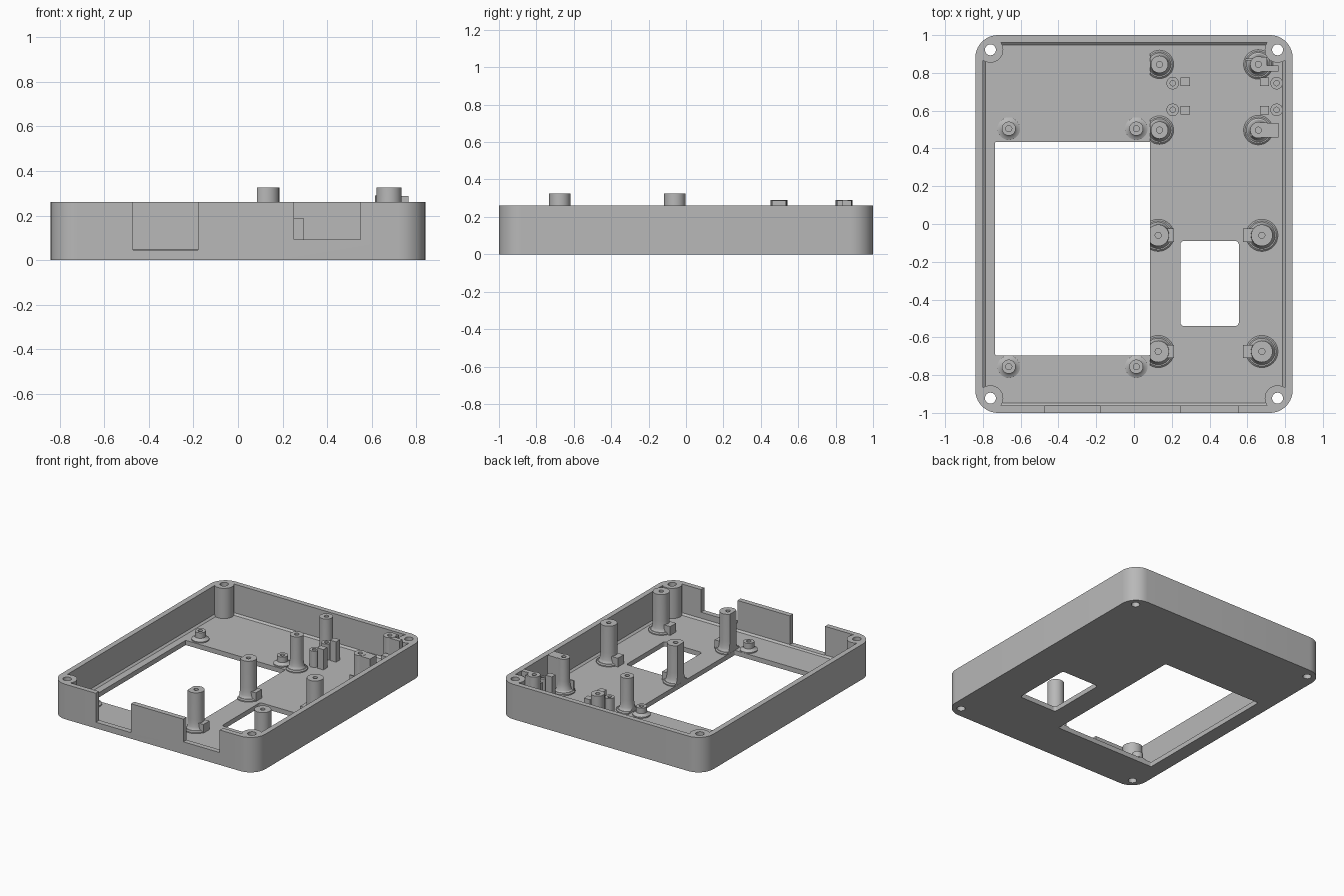
import bpy, bmesh
from math import sin, cos, pi, radians

old = bpy.data.objects.get("Cube")
if old:
    bpy.data.objects.remove(old, do_unlink=True)

grey = bpy.data.materials.new("light grey plastic")
grey.use_nodes = True
COLOUR = (0.48, 0.48, 0.48, 1)
grey.diffuse_color = COLOUR
grey.node_tree.nodes["Principled BSDF"].inputs["Base Color"].default_value = COLOUR

FLOOR, TOP = 0.035, 0.26
SINK = 0.01          # how far parts reach into the floor


def make(name, bm):
    bmesh.ops.recalc_face_normals(bm, faces=bm.faces)
    mesh = bpy.data.meshes.new(name)
    bm.to_mesh(mesh)
    bm.free()
    mesh.materials.append(grey)
    ob = bpy.data.objects.new(name, mesh)
    bpy.context.collection.objects.link(ob)
    return ob


def loft(name, rings):
    """Closed solid through a stack of point rings."""
    bm = bmesh.new()
    loops = [[bm.verts.new(p) for p in ring] for ring in rings]
    n = len(loops[0])
    for a, b in zip(loops, loops[1:]):
        for i in range(n):
            j = (i + 1) % n
            bm.faces.new((a[i], a[j], b[j], b[i]))
    bm.faces.new(loops[0][::-1])
    bm.faces.new(loops[-1])
    return make(name, bm)


def rounded(x0, x1, y0, y1, r, z, steps=10):
    """Ring of a rounded rectangle at height z."""
    pts = []
    corners = ((x1 - r, y1 - r), (x0 + r, y1 - r), (x0 + r, y0 + r), (x1 - r, y0 + r))
    for k, (cx, cy) in enumerate(corners):
        for s in range(steps + 1):
            a = (k + s / steps) * pi / 2
            pts.append((cx + r * cos(a), cy + r * sin(a), z))
    return pts


def block(name, x0, x1, y0, y1, z0, z1):
    return loft(name, [[(x0, y0, z), (x1, y0, z), (x1, y1, z), (x0, y1, z)] for z in (z0, z1)])


def lathe(name, x, y, profile, n=32):
    """Solid of revolution from (radius, height) pairs."""
    return loft(name, [[(x + r * cos(2 * pi * i / n), y + r * sin(2 * pi * i / n), z)
                        for i in range(n)] for r, z in profile])


def boolean(ob, cutters, operation="DIFFERENCE"):
    for c in cutters:
        m = ob.modifiers.new("cut", "BOOLEAN")
        m.object, m.operation, m.solver = c, operation, "EXACT"
    deps = bpy.context.evaluated_depsgraph_get()
    mesh = bpy.data.meshes.new_from_object(ob.evaluated_get(deps))
    ob.modifiers.clear()
    ob.data = mesh
    for c in cutters:
        bpy.data.objects.remove(c, do_unlink=True)


# Case: rounded tray with screw columns left standing in the corners
case = loft("case", [rounded(-0.84, 0.84, -1, 1, 0.12, z) for z in (0, TOP)])
cavity = loft("cavity", [rounded(-0.80 + i, 0.80 - i, -0.962 + i, 0.962 - i, 0.08, z)
                         for z, i in ((FLOOR, 0.014), (FLOOR + 0.012, 0), (0.4, 0))])
corners = [(sx * 0.76, sy * 0.922) for sx in (-1, 1) for sy in (-1, 1)]
boolean(cavity, [lathe("column", x, y, ((0.068, -0.1), (0.068, 0.5))) for x, y in corners])
openings = [
    cavity,
    loft("screen_window", [rounded(-0.735, 0.085, -0.695, 0.435, 0.006, z) for z in (-0.1, 0.2)]),
    loft("key_window", [rounded(0.245, 0.555, -0.54, -0.09, 0.02, z) for z in (-0.1, 0.2)]),
    block("left_notch", -0.47, -0.18, -1.1, -0.93, 0.045, 0.4),
    block("right_notch", 0.25, 0.55, -1.1, -0.93, 0.092, 0.4),
]
openings += [lathe("screw_hole", x, y, ((0.029, -0.1), (0.029, 0.5))) for x, y in corners]
boolean(case, openings)


def post(name, x, y, r, top, base, clip=False):
    """Flared standoff with a pilot hole, optionally trimmed at the window."""
    z = FLOOR
    flare = [(r + (base - 0.015 - r) * (1 - sin(t * pi / 8)), z + 0.015 + 0.075 * (1 - cos(t * pi / 8)))
             for t in range(5)]
    ob = lathe(name, x, y, [(base, z - SINK), (base, z + 0.008), (base - 0.008, z + 0.015)]
               + flare + [(r, top), (0.016, top), (0.016, top - 0.1)])
    if clip:
        boolean(ob, [block("trim", -0.2, 0.0855, y - 0.2, y + 0.2, -0.1, 0.5)])
    return ob


# Tall board standoffs, each with a small side rib
for y, row in ((-0.06, "middle"), (-0.675, "front")):
    post(row + "_inner_standoff", 0.128, y, 0.057, 0.325, 0.085, True)
    post(row + "_outer_standoff", 0.677, y, 0.057, 0.325, 0.085)
    block(row + "_inner_rib", 0.17, 0.213, y - 0.035, y + 0.035, FLOOR - SINK, 0.1)
    block(row + "_outer_rib", 0.578, 0.63, y - 0.035, y + 0.035, FLOOR - SINK, 0.1)

# Rear standoffs beside the window
for y, row in ((0.845, "rear"), (0.497, "rear_lower")):
    post(row + "_standoff", 0.135, y, 0.046, 0.29, 0.075, True)

# Rear brackets: post with a flat arm towards the wall
for y, s, row in ((0.845, 1, "rear"), (0.497, -1, "rear_lower")):
    post(row + "_bracket_post", 0.658, y, 0.043, 0.29, 0.078)
    arm = [(0.672, -0.038), (0.765, -0.038), (0.765, 0.038 if s < 0 else -0.005),
           (0.705, 0.038 if s < 0 else -0.005), (0.705, 0.04), (0.672, 0.04)]
    loft(row + "_bracket_arm", [[(px, y + py, z) for px, py in arm] for z in (FLOOR - SINK, 0.288)])
    block(row + "_bracket_fin", 0.59, 0.63, y - 0.005 + s * 0.025, y + 0.005 + s * 0.025, FLOOR - SINK, 0.12)

# Short screen bosses
for x, side in ((-0.663, "right"), (0.012, "left")):
    for y, end in ((0.505, "rear"), (-0.755, "front")):
        z = FLOOR
        lathe(f"{end}_{side}_screen_boss", x, y,
              ((0.06, z - SINK), (0.06, z + 0.008), (0.045, z + 0.014), (0.037, z + 0.024),
               (0.037, 0.1), (0.016, 0.1), (0.016, z + 0.01)))

# Small pegs and square pillars for the rear boards
for y, row in ((0.75, "upper"), (0.6, "lower")):
    cy = 0.675 + (y - 0.675) * 0.94
    for sx, px, side in ((0.27, 0.205, "inner"), (0.69, 0.755, "outer")):
        block(f"{row}_{side}_pillar", sx - 0.024, sx + 0.026, y - 0.02, y + 0.026, FLOOR - SINK, 0.186)
        lathe(f"{row}_{side}_peg", px, cy,
              ((0.033, FLOOR - SINK), (0.033, 0.155), (0.014, 0.155), (0.014, 0.08)), 24)

# Smooth round walls, crisp edges
for ob in bpy.context.collection.objects:
    if ob.type == "MESH" and grey.name in ob.data.materials:
        bpy.ops.object.select_all(action="DESELECT")
        ob.select_set(True)
        bpy.context.view_layer.objects.active = ob
        bpy.ops.object.shade_smooth_by_angle(angle=radians(30))
